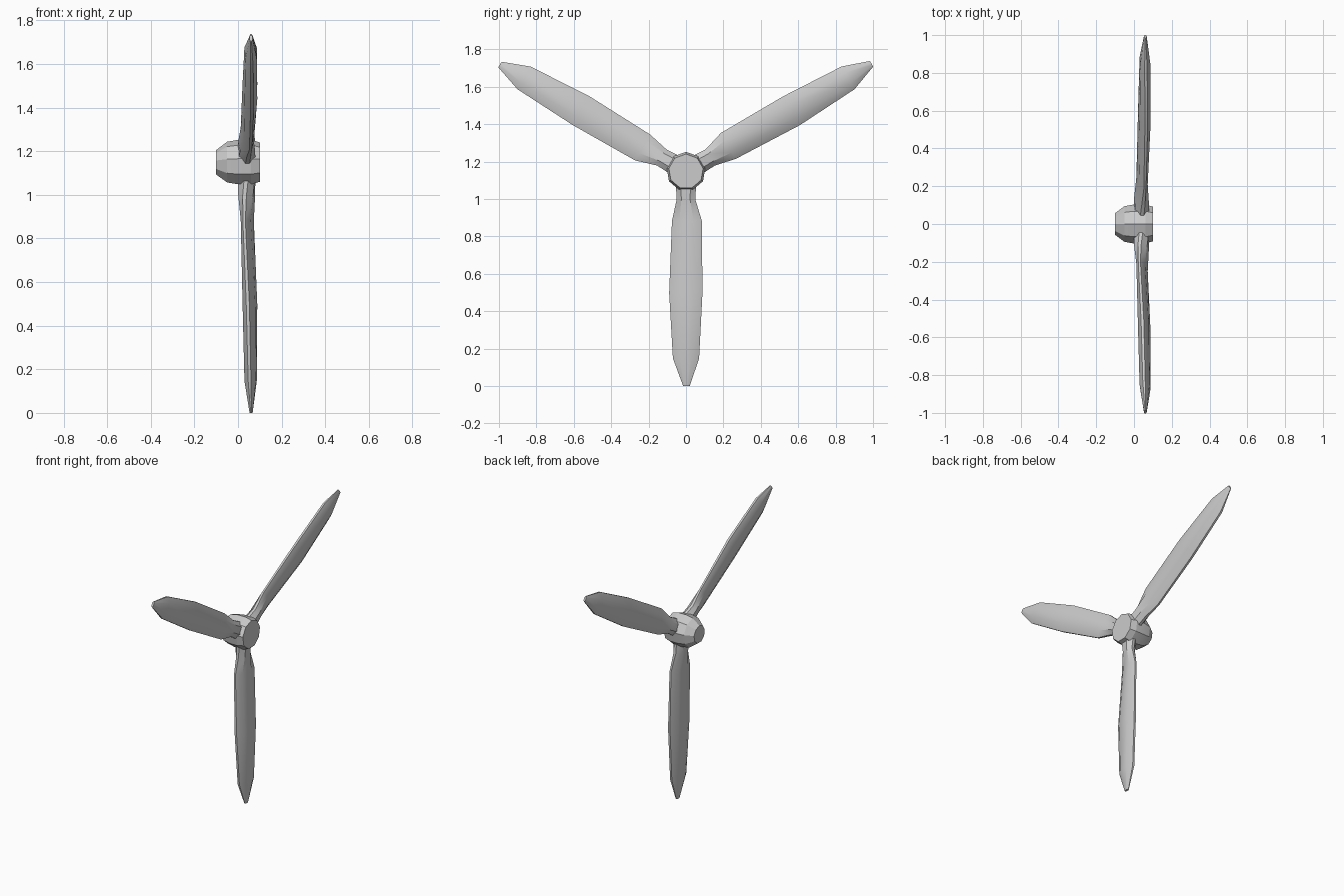
import bpy, bmesh, math
from mathutils import Matrix, Vector

cube = bpy.data.objects.get("Cube")
if cube:
    bpy.data.objects.remove(cube, do_unlink=True)

AXIS_Z = 1.147  # height of the spin axis

grey = bpy.data.materials.new("light_grey")
grey.use_nodes = True
colour = (0.6, 0.6, 0.6, 1)
grey.diffuse_color = colour
grey.node_tree.nodes["Principled BSDF"].inputs["Base Color"].default_value = colour


def loft(name, rings, angle=0, smooth=30):
    """Skin a list of equal rings, cap both ends and turn about the spin axis."""
    bm = bmesh.new()
    loops = [[bm.verts.new(p) for p in ring] for ring in rings]
    n = len(loops[0])
    for a, b in zip(loops, loops[1:]):
        for i in range(n):
            j = (i + 1) % n
            bm.faces.new((a[i], a[j], b[j], b[i]))
    bm.faces.new(loops[0])
    bm.faces.new(loops[-1])
    bmesh.ops.recalc_face_normals(bm, faces=bm.faces)
    bm.transform(Matrix.Translation((0, 0, AXIS_Z)) @ Matrix.Rotation(angle, 4, 'X'))
    mesh = bpy.data.meshes.new(name)
    bm.to_mesh(mesh)
    bm.free()
    mesh.materials.append(grey)
    obj = bpy.data.objects.new(name, mesh)
    bpy.context.collection.objects.link(obj)
    bpy.ops.object.select_all(action='DESELECT')
    obj.select_set(True)
    bpy.context.view_layer.objects.active = obj
    bpy.ops.object.shade_smooth_by_angle(angle=math.radians(smooth))
    return obj


# Hub: nine-sided spinner with a flat nose and a flat back
def hub_ring(x, r, sides=9):
    turns = [math.tau * i / sides for i in range(sides)]
    return [Vector((x, r * math.sin(t), r * math.cos(t))) for t in turns]


hub_profile = [(-0.1, 0.058), (-0.05, 0.096), (0.0, 0.105), (0.06, 0.105), (0.1, 0.093)]
loft("hub", [hub_ring(x, r) for x, r in hub_profile], smooth=15)

# Blade: bevelled section, twisted from a thick root to a narrow tip
SECTION = [(0, -.25), (.25, -1), (.72, -1), (1, -.25),
           (1, .25), (.72, 1), (.25, 1), (0, .25)]


def blade_ring(r, y0, y1, x, tilt, half):
    return [Vector((x + tilt * (u - 0.5) + half * s, y0 + (y1 - y0) * u, -r))
            for u, s in SECTION]


# distance, edge y, edge y, middle x, tilt, half thickness
stations = [
    (0.05, -0.055, 0.055, 0.040, 0.00, 0.040),
    (0.15, -0.050, 0.050, 0.040, 0.02, 0.034),
    (0.265, -0.075, 0.085, 0.043, 0.03, 0.023),
    (0.65, -0.090, 0.088, 0.055, 0.02, 0.029),
    (1.0, -0.070, 0.070, 0.058, 0.01, 0.026),
    (1.147, -0.015, 0.020, 0.060, 0.00, 0.007),
]
for i, label in enumerate(("lower", "upper_back", "upper_front")):
    loft(label + "_blade", [blade_ring(*s) for s in stations], math.tau * i / 3)
